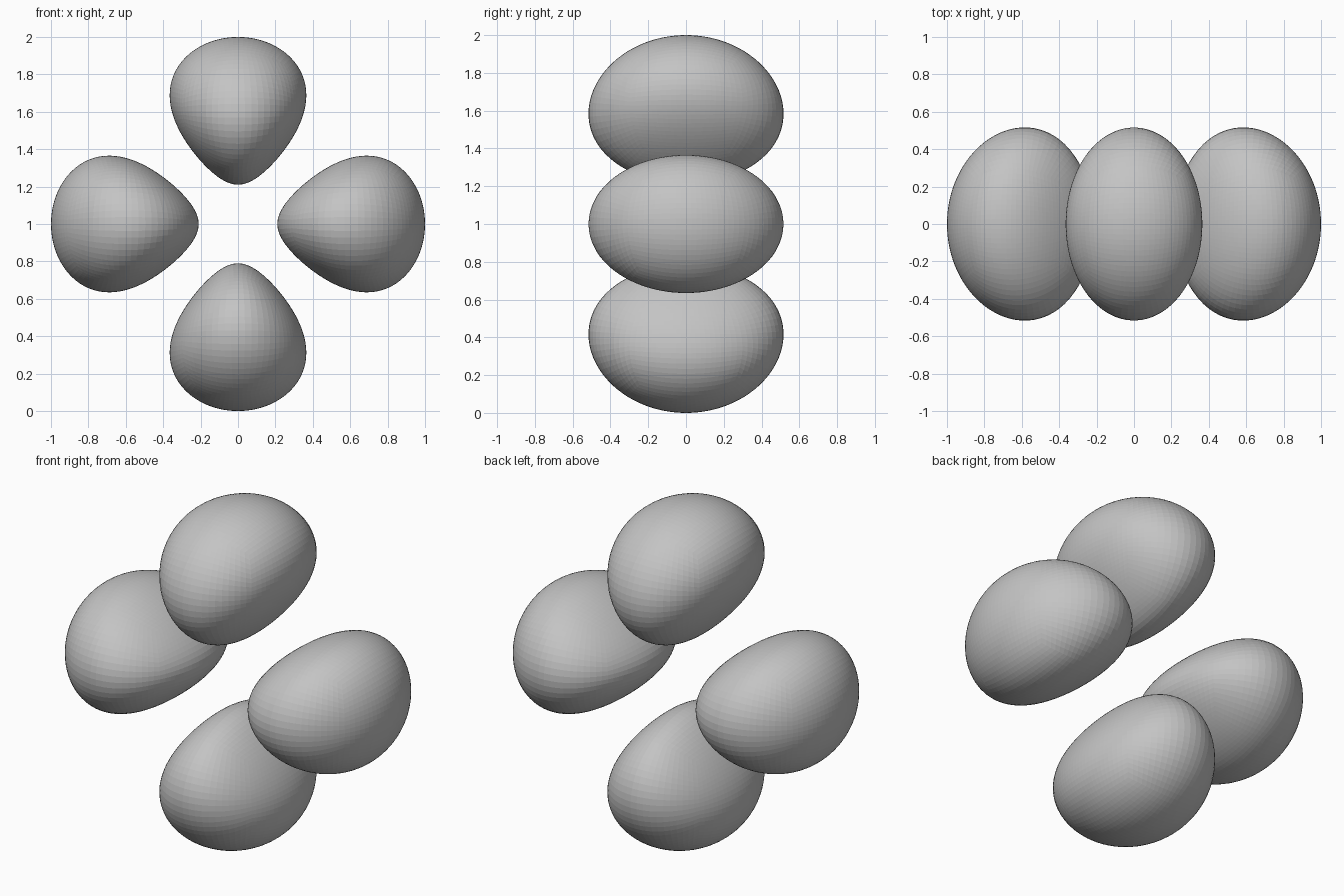
import bpy, bmesh, math
from mathutils import Vector, Matrix

if "Cube" in bpy.data.objects:
    bpy.data.objects.remove(bpy.data.objects["Cube"])

# Four-lobed level surface: (x^2 - z^2) * exp(-FALLOFF * r^1.5) = LEVEL
INNER, OUTER = 0.21, 1.0
POWER = 1.5
FALLOFF = 2 * math.log(OUTER / INNER) / (OUTER ** POWER - INNER ** POWER)
LEVEL = math.exp(-FALLOFF)
CENTRE = Vector(((INNER + OUTER) / 2, 0, 0))

grey = bpy.data.materials.new("light grey")
grey.diffuse_color = (0.55, 0.55, 0.55, 1)
grey.use_nodes = True
grey.node_tree.nodes["Principled BSDF"].inputs["Base Color"].default_value = grey.diffuse_color


def inside(p):
    return p.x > 0 and (p.x ** 2 - p.z ** 2) * math.exp(-FALLOFF * p.length ** POWER) > LEVEL


def surface_point(direction):
    """Walk from the lobe centre to the level surface by bisection."""
    near, far = 0.0, 0.8
    for _ in range(30):
        mid = (near + far) / 2
        if inside(CENTRE + direction * mid):
            near = mid
        else:
            far = mid
    return CENTRE + direction * near


def make_lobe(name, angle):
    bm = bmesh.new()
    bmesh.ops.create_cube(bm, size=2)
    bmesh.ops.subdivide_edges(bm, edges=bm.edges[:], cuts=21, use_grid_fill=True)
    turn = Matrix.Rotation(angle, 4, 'Y')
    for v in bm.verts:
        # even out the cube grid before projecting it
        d = Vector([math.tan(c * math.pi / 4) for c in v.co]).normalized()
        v.co = turn @ surface_point(d) + Vector((0, 0, 1))
    bmesh.ops.recalc_face_normals(bm, faces=bm.faces[:])
    mesh = bpy.data.meshes.new(name)
    bm.to_mesh(mesh)
    bm.free()
    mesh.materials.append(grey)
    bpy.context.collection.objects.link(bpy.data.objects.new(name, mesh))


# Lobes around the open centre
for i, name in enumerate(("right_lobe", "bottom_lobe", "left_lobe", "top_lobe")):
    make_lobe(name, i * math.pi / 2)
